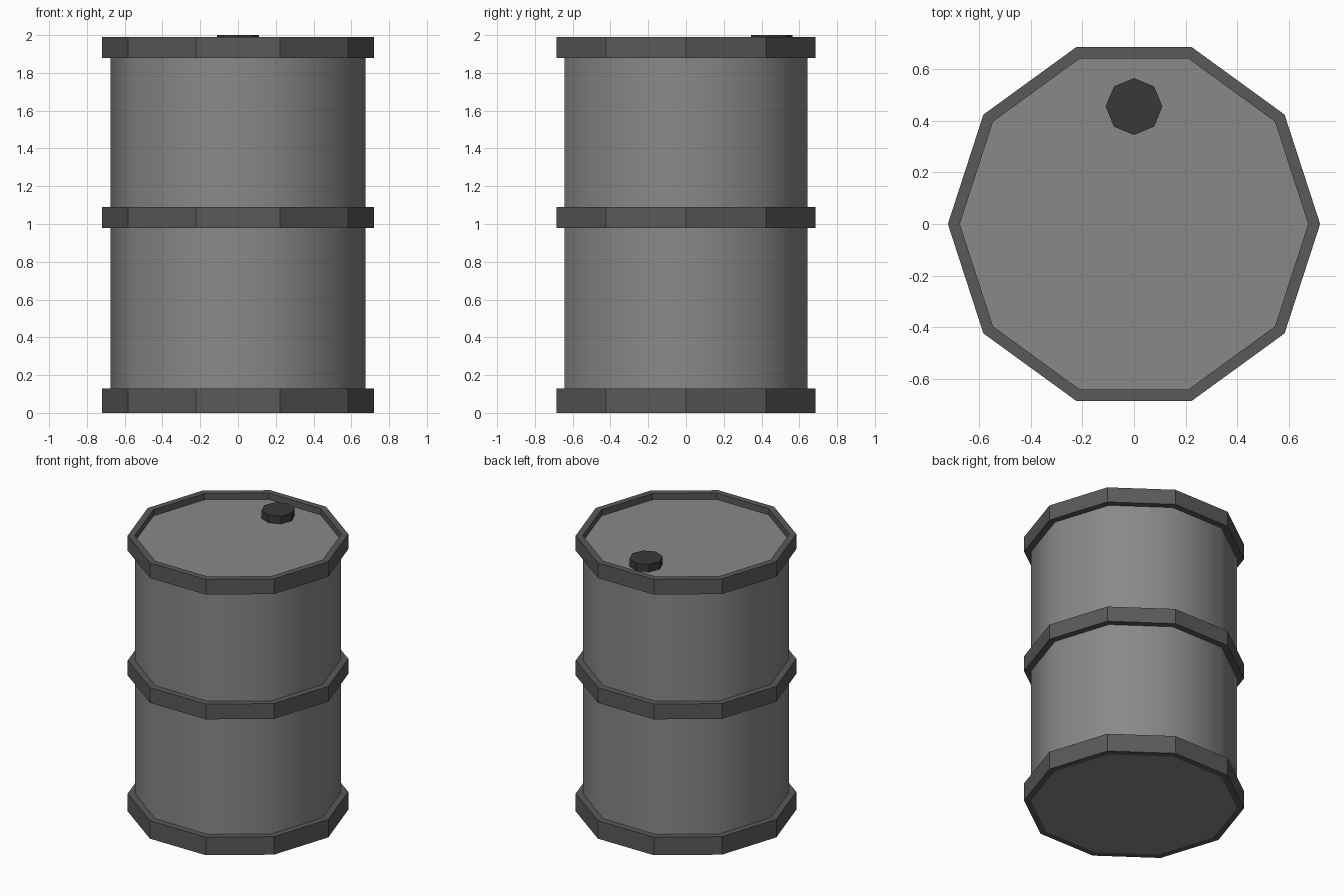
import bpy, bmesh, math

if "Cube" in bpy.data.objects:
    bpy.data.objects.remove(bpy.data.objects["Cube"])

SIDES = 10
R_BODY, R_RING = 0.675, 0.721


def cylinder(name, radius, z0, z1, sides, xy=(0, 0)):
    bpy.ops.mesh.primitive_cylinder_add(vertices=sides, radius=radius, depth=z1 - z0,
                                        location=(xy[0], xy[1], (z0 + z1) / 2),
                                        rotation=(0, 0, math.pi / 2))
    ob = bpy.context.object
    ob.name = name
    return ob


def ring(name, z0, z1):
    # rectangular section swept round the barrel axis
    section = [(R_BODY, z0), (R_RING, z0), (R_RING, z1), (R_BODY, z1)]
    bm = bmesh.new()
    loops = []
    for i in range(SIDES):
        a = 2 * math.pi * i / SIDES
        loops.append([bm.verts.new((r * math.cos(a), r * math.sin(a), z)) for r, z in section])
    for i in range(SIDES):
        p, q = loops[i], loops[(i + 1) % SIDES]
        for j in range(4):
            k = (j + 1) % 4
            bm.faces.new((p[j], q[j], q[k], p[k]))
    bmesh.ops.recalc_face_normals(bm, faces=bm.faces)
    me = bpy.data.meshes.new(name)
    bm.to_mesh(me)
    bm.free()
    ob = bpy.data.objects.new(name, me)
    bpy.context.collection.objects.link(ob)
    return ob


def paint(ob, mat):
    ob.data.materials.append(mat)


def grey(name, v):
    m = bpy.data.materials.new(name)
    m.diffuse_color = (v, v, v, 1)
    m.use_nodes = True
    m.node_tree.nodes["Principled BSDF"].inputs["Base Color"].default_value = m.diffuse_color
    return m


mid, dark, black = grey("mid_grey", 0.25), grey("dark_grey", 0.1), grey("cap_grey", 0.04)

# Drum body with recessed lid, smooth round the sides
body = cylinder("drum_body", R_BODY, 0.0, 1.945, SIDES)
bpy.ops.object.shade_smooth_by_angle(angle=math.radians(40))
paint(body, mid)

# Hoops: base, middle and raised top rim
for name, z0, z1 in (("base_hoop", 0.0, 0.13), ("middle_hoop", 0.98, 1.09), ("top_rim", 1.88, 1.99)):
    paint(ring(name, z0, z1), dark)

# Filler cap on the lid
paint(cylinder("filler_cap", 0.11, 1.94, 2.0, 8, (0, 0.455)), black)
